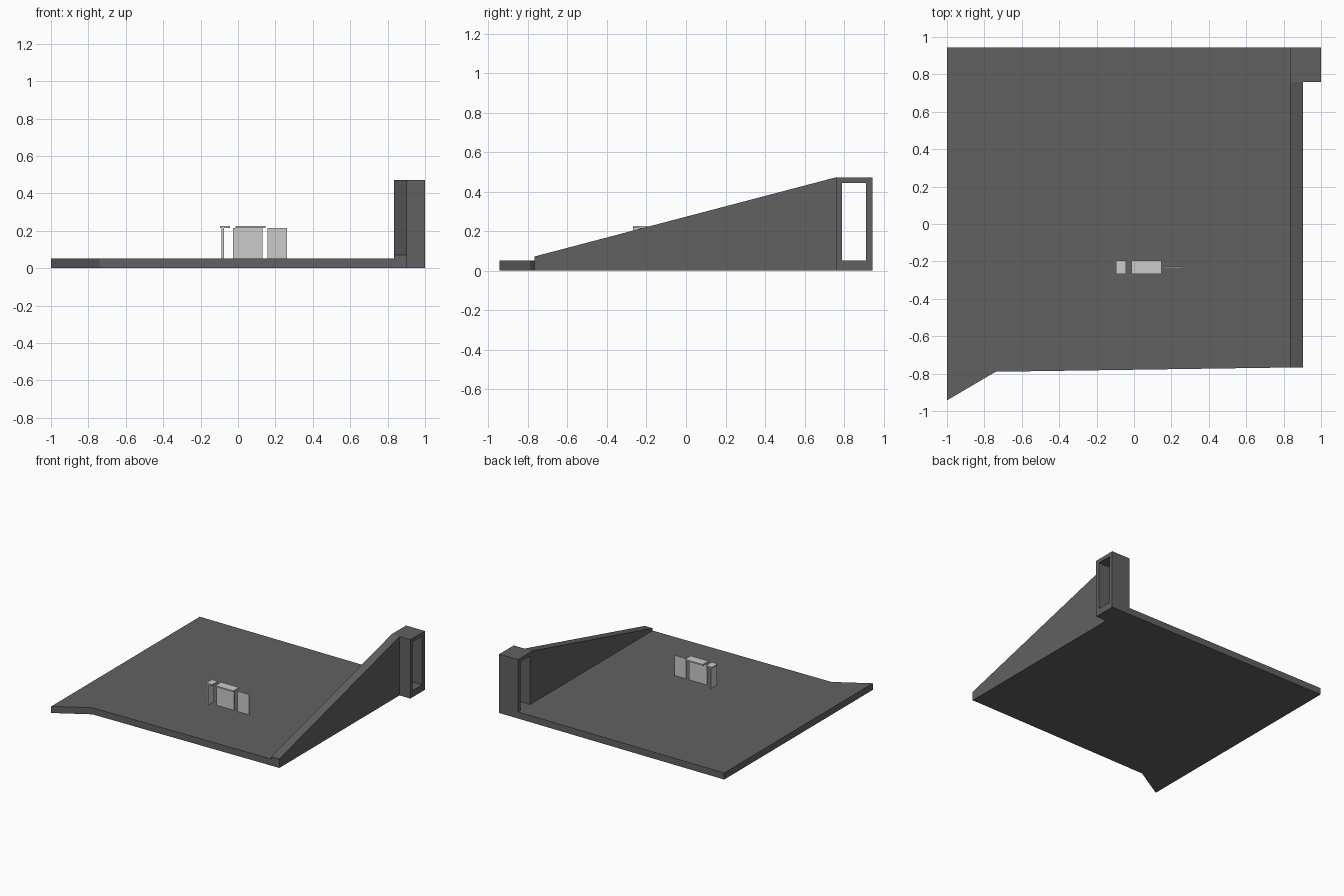
import bpy, bmesh
from mathutils import Vector

if "Cube" in bpy.data.objects:
    bpy.data.objects.remove(bpy.data.objects["Cube"])

dark = bpy.data.materials.new("dark_grey")
dark.diffuse_color = (0.12, 0.12, 0.12, 1)
dark.use_nodes = True
dark.node_tree.nodes["Principled BSDF"].inputs["Base Color"].default_value = dark.diffuse_color


def prism(name, profile, direction, mat=None):
    """Extrude a closed planar profile along a direction."""
    bm = bmesh.new()
    face = bm.faces.new([bm.verts.new(p) for p in profile])
    ext = bmesh.ops.extrude_face_region(bm, geom=[face], use_keep_orig=True)
    verts = [g for g in ext["geom"] if isinstance(g, bmesh.types.BMVert)]
    bmesh.ops.translate(bm, verts=verts, vec=Vector(direction))
    bmesh.ops.recalc_face_normals(bm, faces=bm.faces)
    me = bpy.data.meshes.new(name)
    bm.to_mesh(me)
    bm.free()
    ob = bpy.data.objects.new(name, me)
    bpy.context.collection.objects.link(ob)
    if mat:
        me.materials.append(mat)
    return ob


def box(name, x, y, z, mat=None):
    pts = [(x[0], y[0], z[0]), (x[1], y[0], z[0]), (x[1], y[1], z[0]), (x[0], y[1], z[0])]
    return prism(name, pts, (0, 0, z[1] - z[0]), mat)


FLOOR, TOP, IN, OUT = 0.053, 0.473, 0.834, 0.904

# Floor slab with a flared front left corner
outline = [(-1, -0.943), (-0.74, -0.79), (IN, -0.767), (IN, 0.943), (-1, 0.943)]
prism("floor_slab", [(x, y, 0) for x, y in outline], (0, 0, FLOOR), dark)

# Sloping side wall
side = [(-0.767, 0), (0.76, 0), (0.76, TOP), (-0.767, 0.072)]
prism("sloping_wall", [(IN, y, z) for y, z in side], (OUT - IN, 0, 0), dark)

# Tower with a doorway running through it along x
tower = box("doorway_tower", (IN, 1), (0.76, 0.943), (0, TOP), dark)
cutter = box("doorway_cutter", (IN - 0.1, 1.1), (0.789, 0.91), (FLOOR, 0.443), dark)
cutter.hide_render = True
cutter.hide_set(True)
mod = tower.modifiers.new("doorway", "BOOLEAN")
mod.operation = "DIFFERENCE"
mod.solver = "EXACT"
mod.object = cutter
bpy.context.view_layer.objects.active = tower
bpy.ops.object.modifier_apply(modifier=mod.name)
bpy.data.objects.remove(cutter)

# Small upright panels on the floor, two of them capped
PZ, CY, CZ = (FLOOR, 0.215), (-0.267, -0.195), (0.215, 0.226)
box("end_panel", (-0.087, -0.075), CY, PZ)
box("end_panel_cap", (-0.095, -0.042), CY, CZ)
box("middle_panel", (-0.027, 0.131), (-0.236, -0.226), PZ)
box("middle_panel_cap", (-0.013, 0.146), CY, CZ)
box("plain_panel", (0.159, 0.262), (-0.236, -0.226), PZ)
